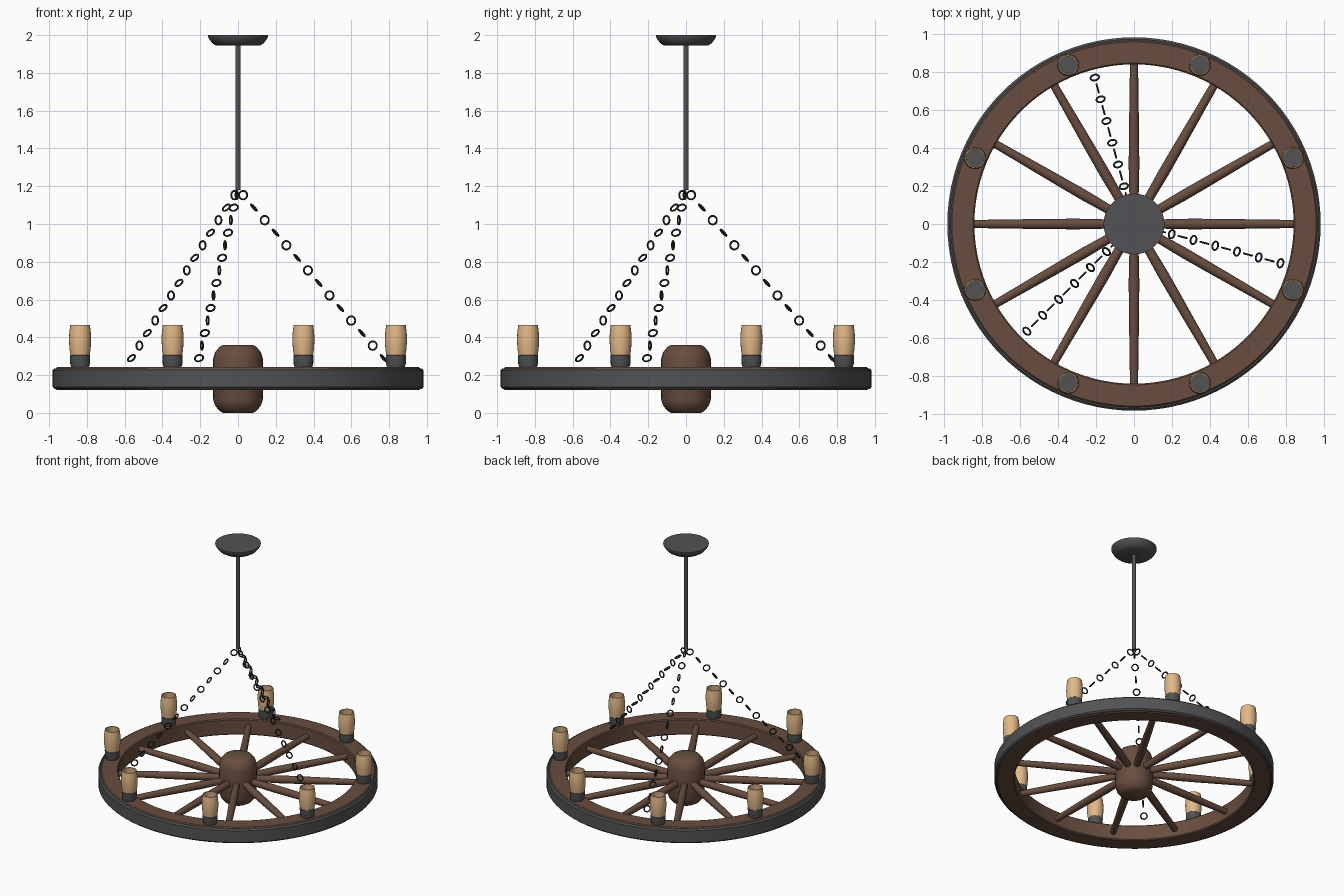
import bpy, bmesh
from math import sin, cos, pi, radians
from mathutils import Matrix, Vector

if "Cube" in bpy.data.objects:
    bpy.data.objects.remove(bpy.data.objects["Cube"])


def material(name, rgb):
    m = bpy.data.materials.new(name)
    m.diffuse_color = (*rgb, 1)
    m.use_nodes = True
    m.node_tree.nodes["Principled BSDF"].inputs["Base Color"].default_value = m.diffuse_color
    return m


WOOD = material("wood", (0.14, 0.075, 0.05))
IRON = material("iron", (0.085, 0.085, 0.09))
LINK = material("dark_iron", (0.035, 0.035, 0.037))
TAN = material("tan_shade", (0.76, 0.48, 0.25))


def add_object(name, bm, mat, matrix=Matrix()):
    bmesh.ops.remove_doubles(bm, verts=bm.verts, dist=1e-5)
    bmesh.ops.recalc_face_normals(bm, faces=bm.faces)
    me = bpy.data.meshes.new(name)
    bm.to_mesh(me)
    bm.free()
    me.materials.append(mat)
    me.shade_smooth()
    me.set_sharp_from_angle(angle=radians(32))
    ob = bpy.data.objects.new(name, me)
    bpy.context.collection.objects.link(ob)
    ob.matrix_world = matrix
    return ob


def lathe(name, profile, mat, n=32, closed=False, matrix=Matrix()):
    """Revolve (radius, z) points about z; closed joins last point to first."""
    bm = bmesh.new()
    rings = []
    for r, z in profile:
        if r == 0:
            rings.append([bm.verts.new((0, 0, z))] * n)
        else:
            rings.append([bm.verts.new((r * cos(2 * pi * i / n), r * sin(2 * pi * i / n), z))
                          for i in range(n)])
    pairs = list(zip(rings, rings[1:]))
    if closed:
        pairs.append((rings[-1], rings[0]))
    for a, b in pairs:
        for i in range(n):
            j = (i + 1) % n
            quad = list(dict.fromkeys((a[i], a[j], b[j], b[i])))
            if len(quad) > 2:
                bm.faces.new(quad)
    return add_object(name, bm, mat, matrix)


# wheel: wooden rim and iron tyre
lathe("wheel_rim", [(0.84, 0.127), (0.847, 0.12), (0.958, 0.12), (0.966, 0.128),
                    (0.966, 0.235), (0.958, 0.243), (0.847, 0.243), (0.84, 0.236)],
      WOOD, 96, True)
lathe("iron_tyre", [(0.962, 0.127), (0.972, 0.127), (0.982, 0.137),
                    (0.982, 0.226), (0.972, 0.236), (0.962, 0.236)],
      IRON, 96, True)

# hub: rounded barrel
lathe("hub", [(0, 0), (0.08, 0), (0.1, 0.012), (0.122, 0.04), (0.131, 0.07), (0.133, 0.18),
              (0.131, 0.29), (0.122, 0.32), (0.1, 0.348), (0.08, 0.36), (0, 0.36)], WOOD)

# spokes
for k in range(12):
    m = Matrix.Translation((0, 0, 0.18)) @ Matrix.Rotation(k * pi / 6, 4, 'Z') @ Matrix.Rotation(pi / 2, 4, 'Y')
    lathe(f"spoke_{k + 1}", [(0, 0.08), (0.023, 0.08), (0.028, 0.3), (0.027, 0.45),
                             (0.021, 0.86), (0, 0.86)], WOOD, 16, matrix=m)

# lamps: iron cup and open barrel-shaped shade
for k in range(8):
    a = radians(22.5 + 45 * k)
    m = Matrix.Translation((0.905 * cos(a), 0.905 * sin(a), 0))
    lathe(f"lamp_cup_{k + 1}", [(0, 0.235), (0.045, 0.235), (0.052, 0.26), (0.053, 0.305),
                                (0.046, 0.312), (0, 0.312)], IRON, 24, matrix=m)
    lathe(f"lamp_shade_{k + 1}", [(0.05, 0.3), (0.056, 0.34), (0.0585, 0.385), (0.057, 0.425),
                                  (0.052, 0.465), (0.046, 0.465), (0.051, 0.425),
                                  (0.0525, 0.385), (0.05, 0.34), (0.045, 0.3)],
          TAN, 24, True, m)

# ceiling rod and canopy
lathe("rod", [(0, 1.18), (0.0145, 1.18), (0.0145, 1.97), (0, 1.97)], IRON, 16)
lathe("ceiling_canopy", [(0, 1.944), (0.115, 1.944), (0.133, 1.955), (0.148, 1.972),
                         (0.16, 1.993), (0.16, 2), (0, 2)], IRON, 40)

# three chains of alternating round links
link_profile = [(0.0225 + 0.005 * cos(2 * pi * i / 8), 0.005 * sin(2 * pi * i / 8)) for i in range(8)]
for c, deg in enumerate((-15, 105, 225)):
    a = radians(deg)
    radial, up = Vector((cos(a), sin(a), 0)), Vector((0, 0, 1))
    side = up.cross(radial)
    along = (radial * 0.0592 - up * 0.0664).normalized()
    for k in range(14):
        normal = side if k % 2 == 0 else along.cross(side)
        m = Matrix.Translation(radial * (0.028 + 0.0592 * k) + up * (1.153 - 0.0664 * k)) \
            @ normal.to_track_quat('Z', 'Y').to_matrix().to_4x4()
        lathe(f"chain_{c + 1}_link_{k + 1}", link_profile, LINK, 20, True, m)
